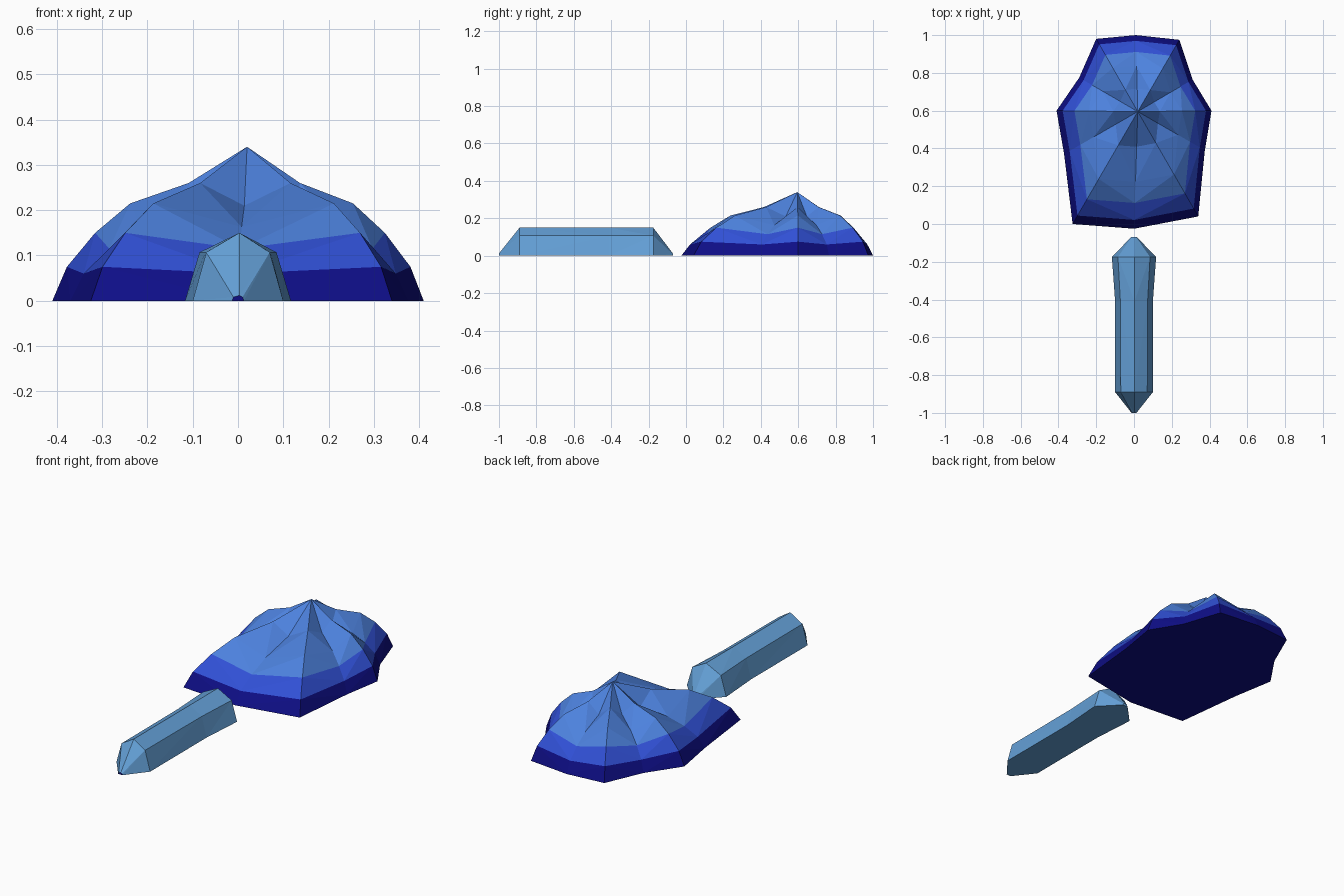
import bpy

if "Cube" in bpy.data.objects:
    bpy.data.objects.remove(bpy.data.objects["Cube"])


def material(name, rgb):
    m = bpy.data.materials.new(name)
    m.diffuse_color = (*rgb, 1)
    m.use_nodes = True
    m.node_tree.nodes["Principled BSDF"].inputs["Base Color"].default_value = m.diffuse_color
    return m


navy = material("navy", (0.0044, 0.0044, 0.24))
royal = material("royal blue", (0.03, 0.08, 0.67))
azure = material("azure blue", (0.074, 0.223, 0.73))
steel = material("steel blue", (0.127, 0.352, 0.68))


def loft(name, rings, mats, band_mats, apex=None):
    """Skin closed rings of equal length; cap the start, and cap or point the end."""
    n = len(rings[0])
    verts = [v for r in rings for v in r]
    faces, idx = [tuple(reversed(range(n)))], [band_mats[0]]
    for k in range(len(rings) - 1):
        for i in range(n):
            j = (i + 1) % n
            a, b, c, d = k * n + i, k * n + j, (k + 1) * n + j, (k + 1) * n + i
            faces += [(a, b, c), (a, c, d)] if i % 2 else [(a, b, d), (b, c, d)]
            idx += [band_mats[k + 1]] * 2
    last = (len(rings) - 1) * n
    if apex:
        verts.append(apex)
        for i in range(n):
            faces.append((last + i, last + (i + 1) % n, len(verts) - 1))
            idx.append(band_mats[-1])
    else:
        faces.append(tuple(range(last, last + n)))
        idx.append(band_mats[-1])
    me = bpy.data.meshes.new(name)
    me.from_pydata(verts, [], faces)
    for m in mats:
        me.materials.append(m)
    for p, i in zip(me.polygons, idx):
        p.material_index = i
    ob = bpy.data.objects.new(name, me)
    bpy.context.collection.objects.link(ob)
    return ob


# Pleated canopy: ridge and valley spokes alternate round the outline
outline = [(0.41, 0.6), (0.31, 0.765), (0.24, 0.975), (0.01, 1.0), (-0.2, 0.98), (-0.29, 0.775),
           (-0.41, 0.6), (-0.37, 0.37), (-0.325, 0.0), (0.0, -0.025), (0.34, 0.04), (0.375, 0.39)]
ax, ay = 0.02, 0.595
# (spread, ridge height, valley height)
levels = [(1, 0, 0), (0.925, 0.075, 0.06), (0.78, 0.15, 0.115),
          (0.6, 0.215, 0.163), (0.3, 0.26, 0.21)]
rings = [[(ax + s * (x - ax), ay + s * (y - ay), valley if i % 2 else ridge)
          for i, (x, y) in enumerate(outline)] for s, ridge, valley in levels]
loft("canopy", rings, [navy, royal, azure], [0, 0, 1, 2, 2, 2], (ax, ay, 0.34))


# Handle: five-sided bar with pointed ends
def section(y, base, shoulder, low, top):
    return [(-base, y, 0), (base, y, 0), (shoulder, y, low), (0.003, y, top), (-shoulder, y, low)]


bar = [section(-1.0, 0.013, 0.01, 0.008, 0.012),
       section(-0.89, 0.1, 0.07, 0.107, 0.15),
       section(-0.41, 0.1, 0.072, 0.107, 0.15),
       section(-0.175, 0.117, 0.085, 0.107, 0.15),
       section(-0.07, 0.016, 0.012, 0.008, 0.012)]
bar = [[(x, y, z) for x, y, z in reversed(r)] for r in bar]
handle = loft("handle", bar, [steel, navy], [1, 0, 0, 0, 0, 0])

# Consistent outward normals
import bmesh
for ob in bpy.data.objects:
    bm = bmesh.new()
    bm.from_mesh(ob.data)
    bmesh.ops.recalc_face_normals(bm, faces=bm.faces)
    bm.to_mesh(ob.data)
    bm.free()
